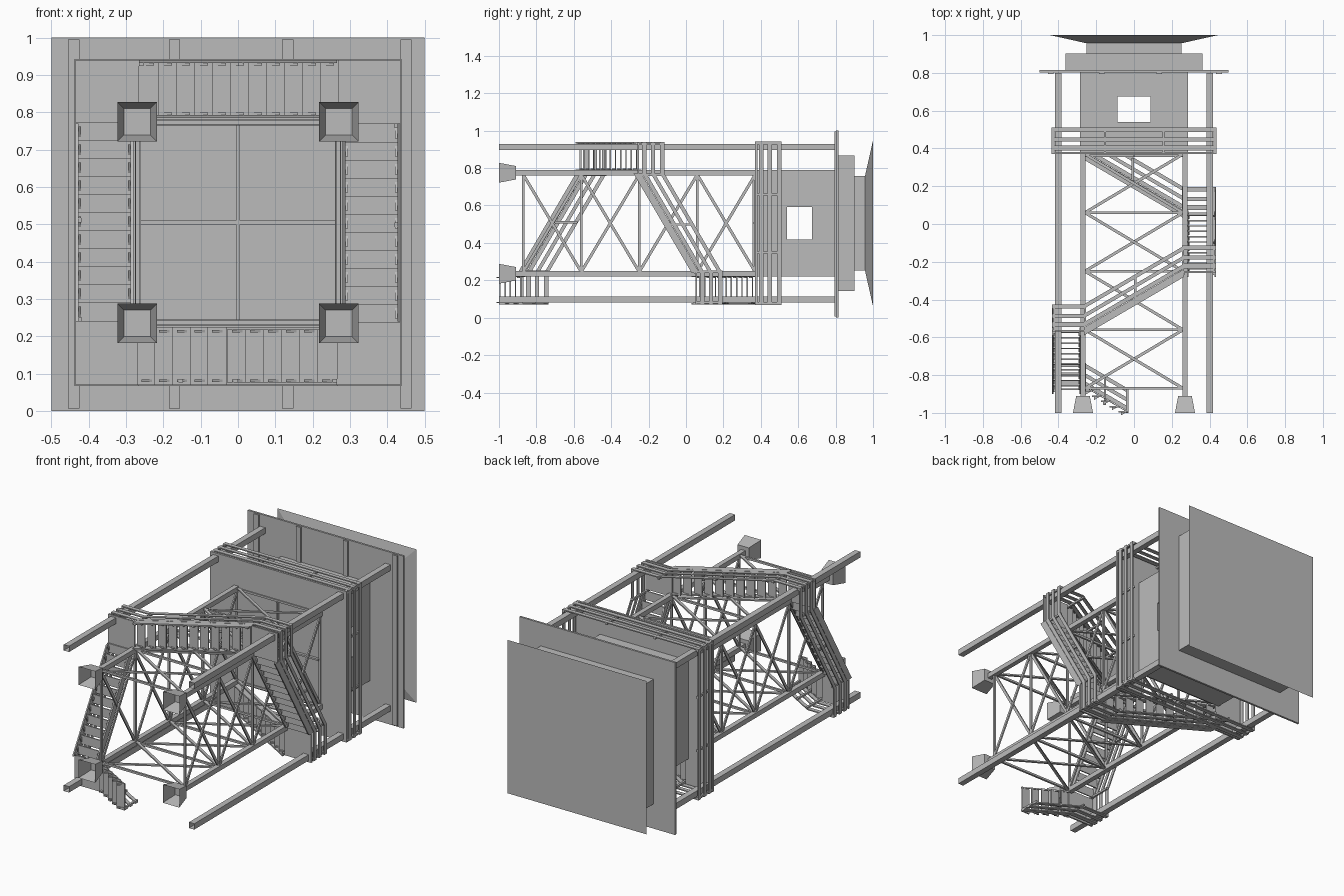
import bpy, bmesh, math
from mathutils import Vector

if "Cube" in bpy.data.objects:
    bpy.data.objects.remove(bpy.data.objects["Cube"])

C = 0.505                       # height of the tower axis (the tower lies along y)
mat = bpy.data.materials.new("plain grey")
mat.diffuse_color = (0.5, 0.5, 0.5, 1)
mat.use_nodes = True
mat.node_tree.nodes["Principled BSDF"].inputs["Base Color"].default_value = mat.diffuse_color

# four sides of the tower: (travel direction of the stairs, outward direction)
X, Z = Vector((1, 0, 0)), Vector((0, 0, 1))
SIDES = [(-X, -Z), (Z, -X), (X, Z), (-Z, X)]     # bottom, left, top, right


def finish(name, bm):
    bmesh.ops.recalc_face_normals(bm, faces=bm.faces)
    me = bpy.data.meshes.new(name)
    bm.to_mesh(me)
    bm.free()
    me.materials.append(mat)
    ob = bpy.data.objects.new(name, me)
    bpy.context.collection.objects.link(ob)
    return ob


def slab(bm, side, poly, v0, v1):
    """Extrude a (u, h) outline on one tower side from v0 to v1 outward."""
    t, n = SIDES[side % 4]
    rings = [[bm.verts.new(Vector((0, h, C)) + t * u + n * v) for u, h in poly]
             for v in (v0, v1)]
    k = len(poly)
    bm.faces.new(rings[0])
    bm.faces.new(rings[1][::-1])
    for i in range(k):
        j = (i + 1) % k
        bm.faces.new((rings[0][i], rings[0][j], rings[1][j], rings[1][i]))


def rect(u0, u1, h0, h1):
    return [(u0, h0), (u1, h0), (u1, h1), (u0, h1)]


def slope(u0, u1, h0, h1, lo, hi):
    return [(u0, h0 + lo), (u1, h1 + lo), (u1, h1 + hi), (u0, h0 + hi)]


def tube(bm, x, z, r0, r1, y0, y1, ends=(False, False)):
    """Square tube along y, ends optionally closed."""
    rings = [[bm.verts.new((x + a * r, y, z + b * r)) for a, b in
              ((-1, -1), (1, -1), (1, 1), (-1, 1))] for r, y in ((r0, y0), (r1, y1))]
    for i in range(4):
        j = (i + 1) % 4
        bm.faces.new((rings[0][i], rings[0][j], rings[1][j], rings[1][i]))
    for ring, closed in zip(rings, ends):
        if closed:
            bm.faces.new(ring)


def block(name, r0, r1, y0, y1):
    bm = bmesh.new()
    tube(bm, 0, C, r0, r1, y0, y1, (True, True))
    return finish(name, bm)


RAILS = [(0.015, 0.04), (0.062, 0.084), (0.112, 0.135)]
IN, OUT, H = 0.28, 0.435, 0.265
RISE = 0.31

# legs, feet and outer posts
legs, feet, posts = bmesh.new(), bmesh.new(), bmesh.new()
for sx in (-1, 1):
    for sz in (-1, 1):
        tube(legs, sx * 0.27, C + sz * 0.27, 0.014, 0.014, -0.91, 0.8)
        tube(feet, sx * 0.27, C + sz * 0.27, 0.053, 0.036, -1, -0.91, (False, True))
        tube(posts, sx * 0.402, C + sz * 0.408, 0.017, 0.017, -1, 0.8)
finish("tower_legs", legs)
finish("footings", feet)
finish("outer_posts", posts)

# horizontal struts and crossed braces on all four sides
bm = bmesh.new()
levels = [-0.87 + RISE * i for i in range(5)]
for s in range(4):
    for y in levels:
        slab(bm, s, rect(-0.26, 0.26, y - 0.006, y + 0.006), 0.262, 0.274)
    for a, b in zip(levels, levels[1:]):
        slab(bm, s, slope(-0.26, 0.26, a, b, -0.009, 0.009), 0.260, 0.268)
        slab(bm, s, slope(-0.26, 0.26, b, a, -0.009, 0.009), 0.268, 0.276)
# crossed joists under the cabin floor
for s in (0, 1):
    slab(bm, s, rect(-0.265, 0.265, 0.355, 0.37), -0.005, 0.005)
finish("braces", bm)

# stairs winding round the tower
treads, stringers, landings, rails = (bmesh.new() for _ in range(4))
for k in range(5):
    u0 = 0.03 if k == 0 else -H
    h1 = levels[k]
    h0 = h1 - RISE * (H - u0) / (2 * H)
    n = 5 if k == 0 else 11
    for i in range(n):
        u = u0 + (H - u0) * i / n
        h = h0 + (h1 - h0) * (i + 0.5) / n
        slab(treads, k, rect(u, u + 0.052, h - 0.004, h + 0.003), IN, OUT)
        for v in (IN + 0.008, OUT - 0.014):              # tread brackets
            slab(treads, k, [(u + 0.005, h), (u + 0.04, h), (u + 0.04, h - 0.02)], v, v + 0.006)
    low = max(-0.03, -1 - h0)
    for v in (IN, OUT - 0.008):
        slab(stringers, k, slope(u0, H, h0, h1, low, 0.012), v, v + 0.008)
    for a, b in RAILS:
        slab(rails, k, slope(u0, H, h0, h1, a, b), OUT - 0.006, OUT)
    m = (u0 + H) / 2
    for u, h in ((u0, h0), (m, (h0 + h1) / 2), (H - 0.012, h1)):
        slab(rails, k, rect(u, u + 0.012, max(h - 0.02, -1), h + 0.135), OUT - 0.016, OUT - 0.006)
    if k < 4:                                            # corner landing
        slab(landings, k, rect(H, OUT, h1 - 0.01, h1), H, OUT)
        for a, b in RAILS:
            slab(rails, k, rect(H, OUT, h1 + a, h1 + b), OUT - 0.006, OUT)
            slab(rails, k, rect(OUT - 0.006, OUT, h1 + a, h1 + b), H, OUT)
        slab(rails, k, rect(OUT - 0.016, OUT - 0.006, h1, h1 + 0.135), OUT - 0.016, OUT - 0.006)
finish("stair_treads", treads)
finish("stair_stringers", stringers)
finish("landings", landings)

# walkway floor, open where the last flight arrives, with its railing
F0, F1, W = 0.37, 0.382, 0.438
bm = bmesh.new()
slab(bm, 0, rect(-W, W, F0, F1), -W, IN)
for a, b in ((-W, -H), (H, W)):
    slab(bm, 0, rect(a, b, F0, F1), IN, W)
finish("walkway_floor", bm)
for s in range(4):
    for a, b in RAILS:
        slab(rails, s, rect(-W, W, 0.375 + a, 0.375 + b), W - 0.006, W)
    for u in (-W, -0.16, 0.15, W - 0.012):
        slab(rails, s, rect(u, u + 0.012, F0, 0.51), W - 0.016, W - 0.006)
finish("railings", rails)

# cabin walls with a window opening in each side
bm = bmesh.new()
R, B, T = 0.285, 0.54, 0.675
for s in range(4):
    for r in (rect(-R, R, F1, B), rect(-R, R, T, 0.805),
              rect(-R, -0.088, B, T), rect(0.088, R, B, T)):
        slab(bm, s, r, R - 0.008, R)
finish("cabin_walls", bm)

# roof: plate with ribs, two steps and a flared cap
block("roof_plate", 0.5, 0.5, 0.803, 0.815).location.z = -0.005
bm = bmesh.new()
for x in (-0.44, -0.17, 0.133, 0.45):
    slab(bm, 2, rect(x - 0.015, x + 0.015, 0.794, 0.804), -0.498, 0.49)
finish("roof_ribs", bm)
block("roof_lower_step", 0.362, 0.362, 0.815, 0.902)
block("roof_upper_step", 0.252, 0.252, 0.902, 0.957)
block("roof_cap", 0.252, 0.445, 0.957, 1.0)
